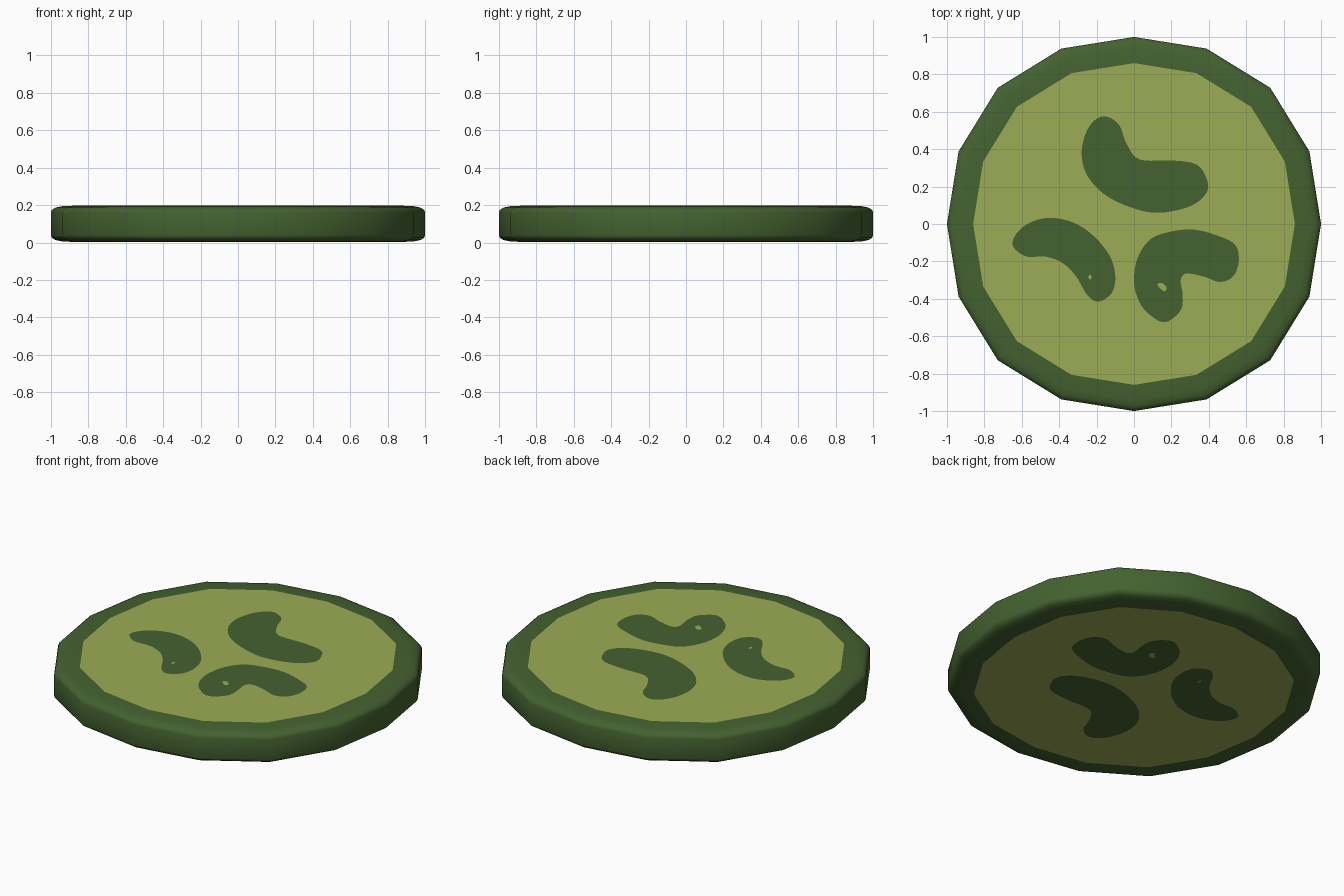
import bpy, bmesh, math
from mathutils import Vector

if "Cube" in bpy.data.objects:
    bpy.data.objects.remove(bpy.data.objects["Cube"])

def material(name, rgb):
    m = bpy.data.materials.new(name)
    m.diffuse_color = (*rgb, 1)
    m.use_nodes = True
    m.node_tree.nodes["Principled BSDF"].inputs["Base Color"].default_value = m.diffuse_color
    return m

dark = material("dark green rind", (0.058, 0.122, 0.030))
light = material("pale green flesh", (0.328, 0.413, 0.089))

def finish(bm, name, mats):
    me = bpy.data.meshes.new(name)
    bm.to_mesh(me)
    bm.free()
    for m in mats:
        me.materials.append(m)
    ob = bpy.data.objects.new(name, me)
    bpy.context.collection.objects.link(ob)
    return ob

# Slice body: slightly squarish 16-sided rings stacked along a rounded profile
SIDES = 16
def ring_radius(a):
    return 1 + 0.03 * math.sin(2 * a) ** 2

profile = [(0.86, 0.002), (0.94, 0.006), (0.975, 0.013), (0.995, 0.025), (1, 0.04),
           (1, 0.16), (0.995, 0.175), (0.975, 0.187), (0.94, 0.194), (0.86, 0.198)]
bm = bmesh.new()
rings = []
for s, z in profile:
    ring = []
    for i in range(SIDES):
        a = math.tau * i / SIDES
        r = s * ring_radius(a)
        ring.append(bm.verts.new((r * math.cos(a), r * math.sin(a), z)))
    rings.append(ring)
for lo, hi in zip(rings, rings[1:]):
    for i in range(SIDES):
        j = (i + 1) % SIDES
        bm.faces.new((lo[i], lo[j], hi[j], hi[i])).smooth = True
# flesh caps
bm.faces.new(rings[-1]).material_index = 1
bm.faces.new(rings[0][::-1]).material_index = 1
finish(bm, "cucumber_slice", [dark, light])

# Smooth closed outline through a few points
def smooth_outline(pts, steps=5):
    n, out = len(pts), []
    for i in range(n):
        p0, p1, p2, p3 = (Vector(pts[(i + k) % n]) for k in (-1, 0, 1, 2))
        for s in range(steps):
            t = s / steps
            out.append(0.5 * (2 * p1 + (p2 - p0) * t + (2 * p0 - 5 * p1 + 4 * p2 - p3) * t * t
                              + (3 * p1 - p0 - 3 * p2 + p3) * t ** 3))
    return out

# Flat marking on top, and its copy turned over about the x axis on the bottom
def marking(name, pts, z, mat):
    outline = smooth_outline(pts)[::-1]  # points are given clockwise
    for side, sy in (("top", 1), ("bottom", -1)):
        bm = bmesh.new()
        f = bm.faces.new([bm.verts.new((p.x, sy * p.y, z if sy > 0 else 0.2 - z)) for p in outline])
        f.normal_update()
        if f.normal.z * sy < 0:
            f.normal_flip()
        bmesh.ops.triangulate(bm, faces=bm.faces[:])
        finish(bm, f"{name}_{side}", [mat])

# Seeds
marking("seed_back", [(-.15, .575), (-.08, .53), (-.04, .43), (.03, .345), (.2, .34), (.33, .32),
                      (.385, .25), (.39, .17), (.3, .095), (.13, .06), (-.02, .09), (-.16, .16),
                      (-.25, .26), (-.28, .37), (-.26, .48), (-.21, .555)], 0.199, dark)
marking("seed_left", [(-.65, -.10), (-.62, -.04), (-.55, .01), (-.45, .033), (-.33, .01), (-.22, -.06),
                      (-.13, -.17), (-.10, -.28), (-.12, -.37), (-.19, -.415), (-.25, -.38),
                      (-.31, -.28), (-.38, -.21), (-.47, -.175), (-.57, -.175), (-.63, -.14)], 0.199, dark)
marking("seed_right", [(0, -.31), (.02, -.18), (.09, -.08), (.2, -.04), (.32, -.03), (.44, -.06),
                       (.54, -.11), (.56, -.2), (.53, -.28), (.46, -.31), (.37, -.28), (.28, -.265),
                       (.25, -.3), (.26, -.38), (.25, -.46), (.17, -.525), (.09, -.49), (.03, -.42)], 0.199, dark)

# Tiny pale specks inside two seeds
marking("speck_left", [(-.245, -.285), (-.235, -.27), (-.227, -.285), (-.235, -.298)], 0.2, light)
marking("speck_right", [(.125, -.325), (.15, -.315), (.175, -.34), (.16, -.36)], 0.2, light)
